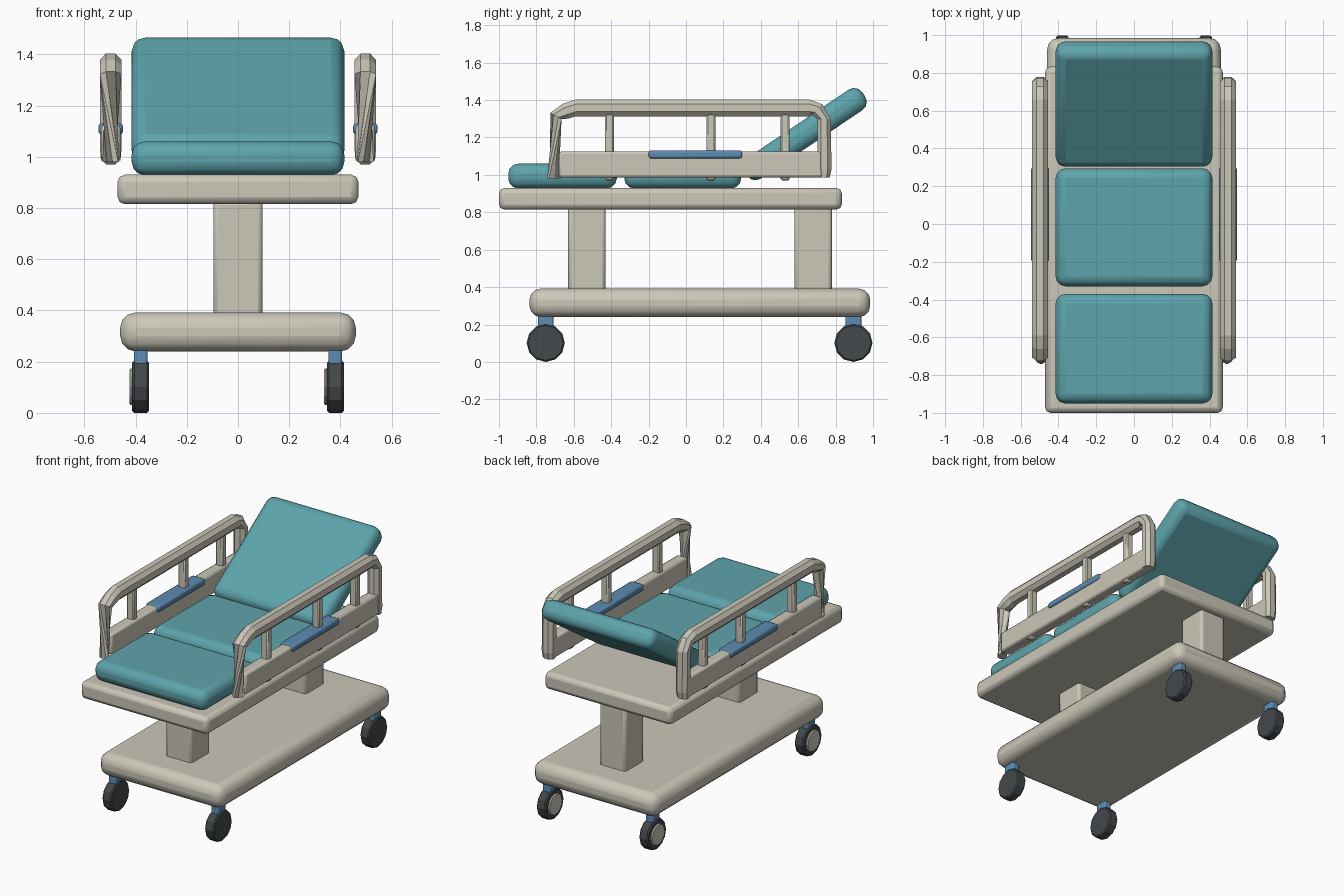
import bpy, bmesh
from math import sin, cos, radians
from mathutils import Vector

if "Cube" in bpy.data.objects:
    bpy.data.objects.remove(bpy.data.objects["Cube"])


def material(name, rgb):
    m = bpy.data.materials.new(name)
    m.diffuse_color = (*rgb, 1)
    m.use_nodes = True
    m.node_tree.nodes["Principled BSDF"].inputs["Base Color"].default_value = m.diffuse_color
    return m


CREAM = material("cream", (0.60, 0.57, 0.48))
TEAL = material("teal", (0.11, 0.37, 0.41))
BLUE = material("blue", (0.11, 0.26, 0.45))
DARK = material("rubber", (0.055, 0.065, 0.07))


def finish(name, bm, mat, bevel=0, segments=2):
    bmesh.ops.recalc_face_normals(bm, faces=bm.faces)
    me = bpy.data.meshes.new(name)
    bm.to_mesh(me)
    bm.free()
    ob = bpy.data.objects.new(name, me)
    bpy.context.collection.objects.link(ob)
    me.materials.append(mat)
    if bevel:
        mod = ob.modifiers.new("rounding", 'BEVEL')
        mod.width, mod.segments = bevel, segments
        mod.limit_method = 'ANGLE'
        bpy.context.view_layer.objects.active = ob
        ob.select_set(True)
        bpy.ops.object.shade_smooth_by_angle(angle=radians(35))
        ob.select_set(False)
    return ob


def box(name, x, y, z, mat, bevel=0, segments=2):
    """Box given by its (min, max) range on each axis, origin at its centre."""
    bm = bmesh.new()
    bmesh.ops.create_cube(bm, size=1)
    bmesh.ops.scale(bm, verts=bm.verts, vec=(x[1] - x[0], y[1] - y[0], z[1] - z[0]))
    ob = finish(name, bm, mat, bevel, segments)
    ob.location = [(a + b) / 2 for a, b in (x, y, z)]
    return ob


def disc(name, centre, radius, width, mat, bevel):
    """Twelve-sided wheel with its axle along x."""
    bm = bmesh.new()
    bmesh.ops.create_cone(bm, cap_ends=True, segments=12, radius1=radius,
                          radius2=radius, depth=width)
    ob = finish(name, bm, mat)
    ob.rotation_euler = (radians(15), radians(90), 0)
    ob.rotation_euler = (0, radians(90), 0)
    ob.location = centre
    mod = ob.modifiers.new("rim", 'BEVEL')
    mod.width, mod.segments, mod.limit_method = bevel, 1, 'ANGLE'
    mod.angle_limit = radians(60)
    return ob


def loft(name, x0, side, stations, mat):
    """Octagonal tube; station = y, z, outward angle, half width, half depth, twist."""
    bm = bmesh.new()
    rings = []
    for y, z, ang, w, t, twist in stations:
        c = 0.45
        corners = [(w, t * c), (w * c, t), (-w * c, t), (-w, t * c),
                   (-w, -t * c), (-w * c, -t), (w * c, -t), (w, -t * c)]
        a, k = radians(ang), radians(twist)
        ring = []
        for u, v in corners:
            u, v = u * cos(k) - v * sin(k), u * sin(k) + v * cos(k)
            ring.append(bm.verts.new(Vector((side * (x0 + u), y + v * cos(a), z + v * sin(a)))))
        rings.append(ring)
    for r, s in zip(rings, rings[1:]):
        for i in range(8):
            j = (i + 1) % 8
            bm.faces.new((r[i], r[j], s[j], s[i]))
    bm.faces.new(rings[0])
    bm.faces.new(rings[-1])
    return finish(name, bm, mat)


# base, lift columns and deck
box("base", (-0.46, 0.46), (-0.837, 0.985), (0.24, 0.392), CREAM, 0.06, 3)
for label, y in (("foot", -0.53), ("head", 0.68)):
    box(label + "_column", (-0.096, 0.096), (y - 0.1, y + 0.1), (0.37, 0.83), CREAM, 0.018)
box("deck", (-0.47, 0.47), (-1.0, 0.833), (0.815, 0.93), CREAM, 0.028)

# cushions, the last one raised as a backrest
box("foot_cushion", (-0.415, 0.415), (-0.95, -0.37), (0.928, 1.06), TEAL, 0.052, 3)
box("seat_cushion", (-0.415, 0.415), (-0.33, 0.295), (0.928, 1.06), TEAL, 0.052, 3)
back = box("back_cushion", (-0.415, 0.415), (0.255, 1.015), (1.152, 1.284), TEAL, 0.052, 3)
back.rotation_euler.x = radians(34)

# casters
for side, sx in (("left", -1), ("right", 1)):
    for end, y in (("front", -0.75), ("rear", 0.895)):
        x = sx * 0.38
        tag = f"{side}_{end}_"
        disc(tag + "wheel", (x, y, 0.102), 0.102, 0.066, DARK, 0.008)
        disc(tag + "hub", (x - 0.036, y, 0.102), 0.072, 0.016, CREAM, 0.006)
        box(tag + "caster_stem", (x - 0.027, x + 0.027), (y - 0.042, y + 0.042),
            (0.16, 0.26), BLUE, 0.01)

# side rails
X = 0.497
for side, sx in (("left", -1), ("right", 1)):
    tag = side + "_rail_"
    # continuous frame: head post, top rail, bend, twisted foot post
    loft(tag + "frame", X, sx, [
        (0.738, 0.985, 0, 0.038, 0.030, 0),
        (0.740, 1.030, 0, 0.042, 0.038, 0),
        (0.738, 1.300, 0, 0.042, 0.036, 0),
        (0.700, 1.350, 45, 0.042, 0.040, 0),
        (0.660, 1.358, 90, 0.042, 0.045, 0),
        (-0.590, 1.358, 90, 0.042, 0.045, 0),
        (-0.645, 1.340, 112, 0.042, 0.042, 0),
        (-0.695, 1.315, 150, 0.042, 0.034, 0),
        (-0.705, 0.980, 180, 0.036, 0.028, 120)], CREAM)
    cx = sx * X
    box(tag + "lower_bar", (cx - 0.038, cx + 0.038), (-0.68, 0.75), (0.985, 1.125), CREAM, 0.014)
    box(tag + "grip", (cx - 0.048, cx + 0.048), (-0.2, 0.3), (1.088, 1.13), BLUE, 0.012)
    for i, y in enumerate((-0.41, 0.133, 0.53)):
        box(f"{tag}post_{i + 1}", (cx - 0.026, cx + 0.026), (y - 0.024, y + 0.024),
            (0.97, 1.34), CREAM, 0.008, 1)
